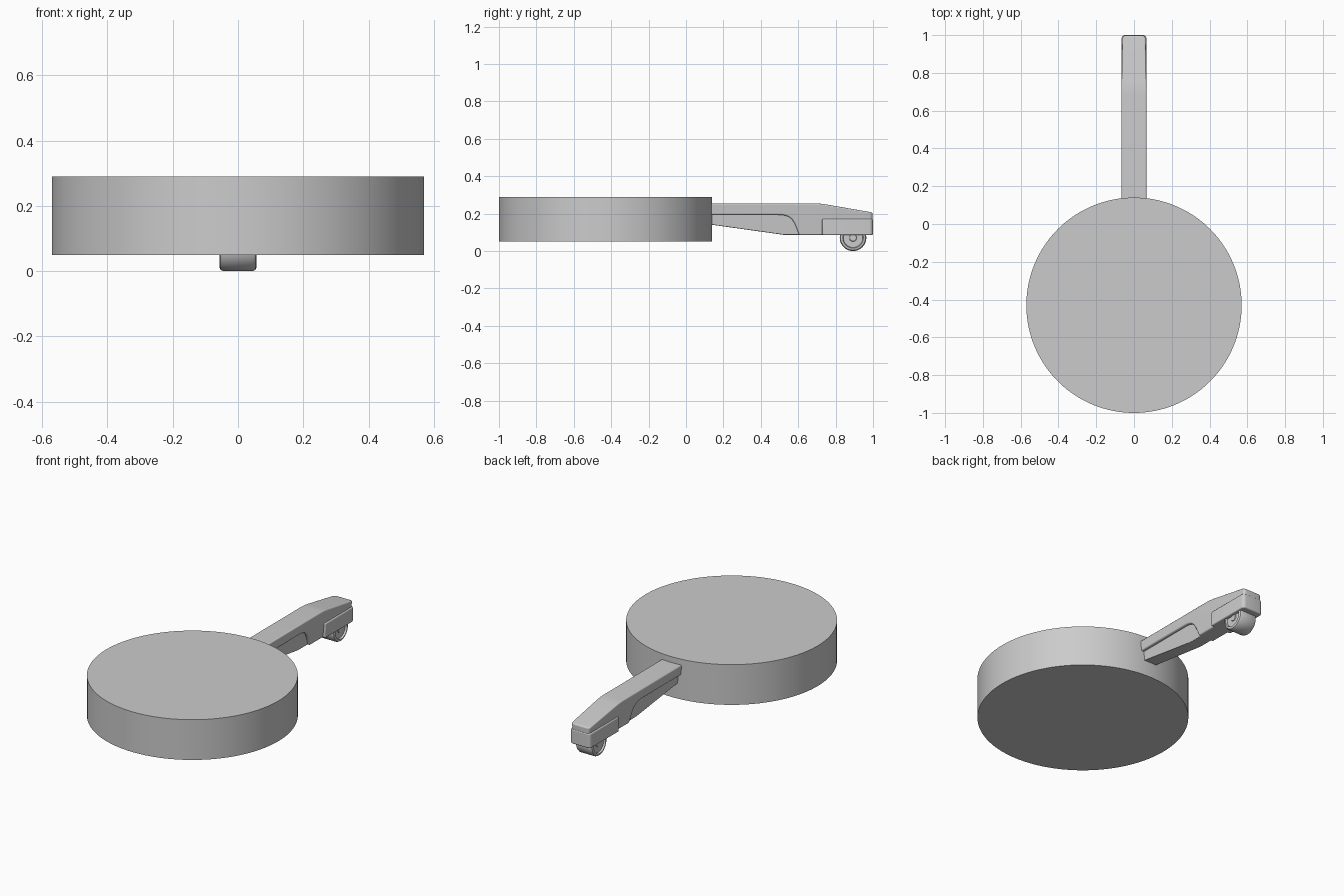
import bpy, bmesh, math
from mathutils import Matrix, Vector

if "Cube" in bpy.data.objects:
    bpy.data.objects.remove(bpy.data.objects["Cube"])

grey = bpy.data.materials.new("neutral grey")
grey.diffuse_color = (0.6, 0.6, 0.6, 1)
grey.use_nodes = True
grey.node_tree.nodes["Principled BSDF"].inputs["Base Color"].default_value = grey.diffuse_color


def finish(name, bm, bevel=0.0, segments=3):
    bmesh.ops.recalc_face_normals(bm, faces=bm.faces)
    me = bpy.data.meshes.new(name)
    bm.to_mesh(me)
    bm.free()
    me.materials.append(grey)
    ob = bpy.data.objects.new(name, me)
    bpy.context.collection.objects.link(ob)
    if bevel:
        m = ob.modifiers.new("soft edges", 'BEVEL')
        m.width, m.segments = bevel, segments
        m.limit_method, m.angle_limit = 'ANGLE', math.radians(35)
    bpy.ops.object.select_all(action='DESELECT')
    ob.select_set(True)
    bpy.context.view_layer.objects.active = ob
    bpy.ops.object.shade_smooth_by_angle(angle=math.radians(32))
    return ob


def side_profile(pts, half_width, round_end=0.0):
    """Extrude a (y, z) outline across x; half_width depends on height."""
    bm = bmesh.new()
    sides = [[bm.verts.new((s * half_width(z), y, z)) for y, z in pts] for s in (-1, 1)]
    bm.faces.new(sides[0])
    bm.faces.new(sides[1][::-1])
    n = len(pts)
    for i in range(n):
        j = (i + 1) % n
        bm.faces.new((sides[0][i], sides[1][i], sides[1][j], sides[0][j]))
    if round_end:
        end = max(y for y, z in pts)
        edges = [e for e in bm.edges
                 if all(abs(v.co.y - end) < 1e-4 for v in e.verts)
                 and abs(e.verts[0].co.z - e.verts[1].co.z) > 0.02]
        bmesh.ops.bevel(bm, geom=edges, offset=round_end, segments=5,
                        profile=0.5, affect='EDGES')
    return bm


def lathe(profile, steps, matrix):
    """Revolve (radius, height) about z, then place with matrix."""
    bm = bmesh.new()
    vs = [bm.verts.new((r, 0, h)) for r, h in profile]
    es = [bm.edges.new(p) for p in zip(vs, vs[1:])]
    bmesh.ops.spin(bm, geom=vs + es, cent=(0, 0, 0), axis=(0, 0, 1),
                   angle=math.tau, steps=steps, use_duplicate=False)
    bmesh.ops.remove_doubles(bm, verts=bm.verts, dist=1e-5)
    bmesh.ops.transform(bm, matrix=matrix, verts=bm.verts)
    return bm


# Round base drum
bm = bmesh.new()
bmesh.ops.create_cone(bm, cap_ends=True, segments=128, radius1=0.57, radius2=0.57,
                      depth=0.24, matrix=Matrix.Translation((0, -0.43, 0.17)))
finish("base_drum", bm)

# Main arm: drafted sides, sloping tip, arched underside
arch = [(0.605, 0.085), (0.594, 0.115), (0.582, 0.145), (0.568, 0.168),
        (0.548, 0.184), (0.522, 0.192), (0.49, 0.194)]
outline = [(0.12, 0.255), (0.69, 0.255), (0.72, 0.253), (0.75, 0.249),
           (0.998, 0.206), (0.998, 0.086)] + arch + [(0.12, 0.194)]
finish("arm_body", side_profile(outline, lambda z: 0.067 - 0.1 * (0.255 - z), 0.018), 0.007)

# Narrow web set back below the arm
web = [(0.12, 0.21), (0.64, 0.21), (0.64, 0.087), (0.52, 0.087), (0.12, 0.143)]
finish("arm_web", side_profile(web, lambda z: 0.046 - 0.08 * (0.2 - z)), 0.003)

# Full-width housing over the caster
housing = [(0.728, 0.172), (1.0, 0.172), (1.0, 0.085), (0.728, 0.085)]
finish("caster_housing", side_profile(housing, lambda z: 0.067, 0.02), 0.006)

# Caster wheel with chamfered tread and recessed hub
half = [(0.0, 0.050), (0.018, 0.050), (0.020, 0.046), (0.052, 0.046),
        (0.055, 0.057), (0.060, 0.057), (0.067, 0.053), (0.071, 0.045)]
wheel = half + [(r, -h) for r, h in reversed(half)]
place = Matrix.Translation((0, 0.893, 0.071)) @ Matrix.Rotation(math.pi / 2, 4, 'Y')
finish("caster_wheel", lathe(wheel, 64, place))
